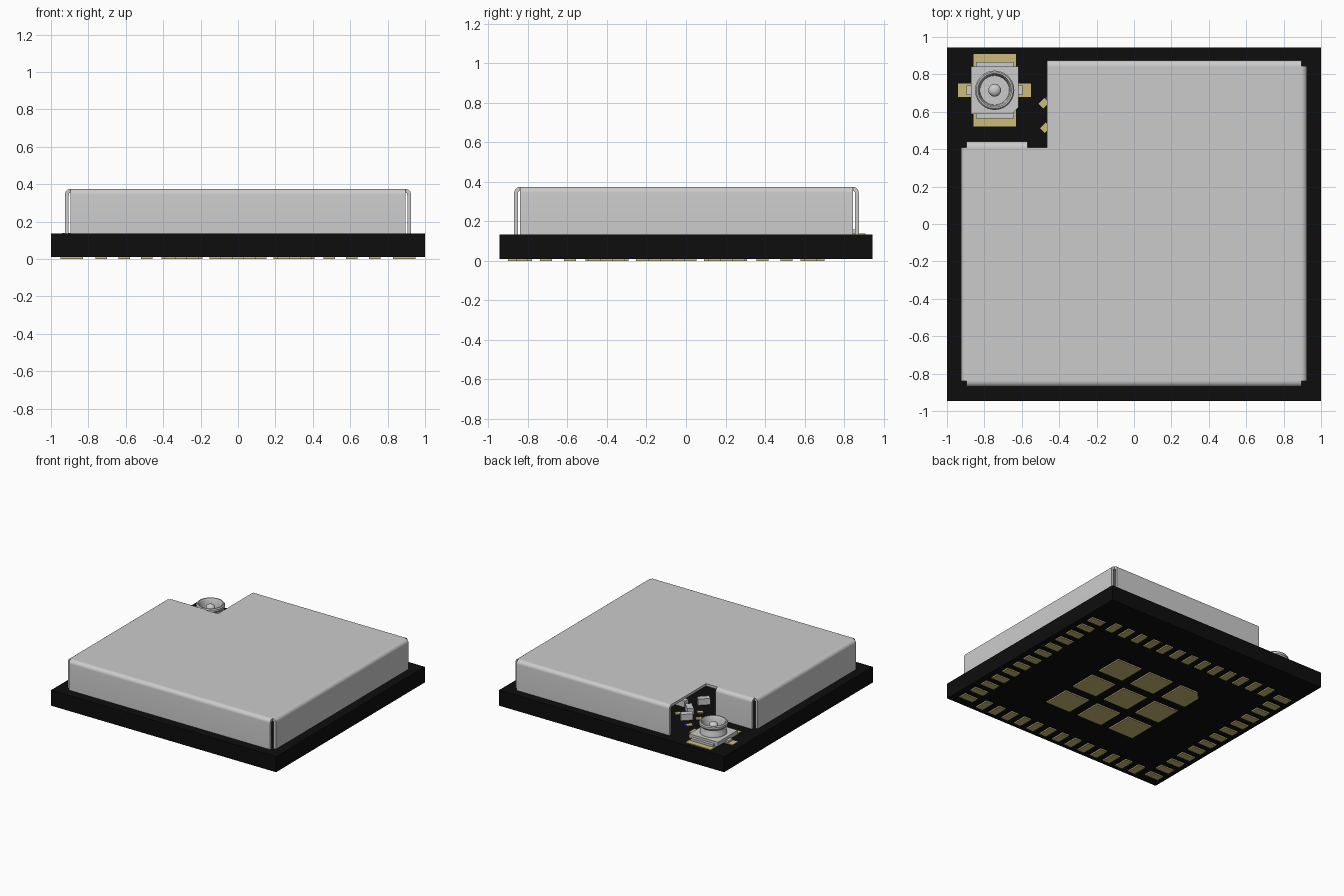
import bpy, bmesh
from math import sin, cos, pi, radians
from mathutils import Vector, Matrix

if "Cube" in bpy.data.objects:
    bpy.data.objects.remove(bpy.data.objects["Cube"])


def material(name, rgb):
    m = bpy.data.materials.new(name)
    m.diffuse_color = (*rgb, 1)
    m.use_nodes = True
    m.node_tree.nodes["Principled BSDF"].inputs["Base Color"].default_value = m.diffuse_color
    return m


BLACK = material("black_board", (0.004, 0.004, 0.004))
GOLD = material("gold_plating", (0.6, 0.5, 0.19))
BLUE = material("blue_mark", (0.03, 0.03, 0.7))


def finish(name, bm, mat=None, smooth=False):
    bmesh.ops.recalc_face_normals(bm, faces=bm.faces)
    me = bpy.data.meshes.new(name)
    bm.to_mesh(me)
    bm.free()
    ob = bpy.data.objects.new(name, me)
    bpy.context.collection.objects.link(ob)
    if mat:
        me.materials.append(mat)
    if smooth:
        bpy.ops.object.select_all(action='DESELECT')
        bpy.context.view_layer.objects.active = ob
        ob.select_set(True)
        bpy.ops.object.shade_smooth_by_angle(angle=radians(35))
    return ob


def add_box(bm, x0, x1, y0, y1, z0, z1, turn=0):
    c = Vector((x0 + x1, y0 + y1, z0 + z1)) / 2
    mat = (Matrix.Translation(c) @ Matrix.Rotation(radians(turn), 4, 'Z')
           @ Matrix.Diagonal((x1 - x0, y1 - y0, z1 - z0, 1)))
    bmesh.ops.create_cube(bm, size=1, matrix=mat)


def add_prism(bm, pts, direction):
    face = bm.faces.new([bm.verts.new(p) for p in pts])
    out = bmesh.ops.extrude_face_region(bm, geom=[face], use_keep_orig=True)
    verts = [g for g in out["geom"] if isinstance(g, bmesh.types.BMVert)]
    bmesh.ops.translate(bm, verts=verts, vec=direction)


def boxes(name, specs, mat=None):
    bm = bmesh.new()
    for s in specs:
        add_box(bm, *s)
    return finish(name, bm, mat)


def lathe(name, profile, cx, cy, steps=40):
    bm = bmesh.new()
    vs = [bm.verts.new((cx + r, cy, z)) for r, z in profile]
    edges = [bm.edges.new(e) for e in zip(vs, vs[1:])]
    bmesh.ops.spin(bm, geom=vs + edges, cent=(cx, cy, 0), axis=(0, 0, 1),
                   angle=2 * pi, steps=steps)
    bmesh.ops.remove_doubles(bm, verts=bm.verts, dist=1e-5)
    return finish(name, bm, smooth=True)


# Circuit board
TOP = 0.135
boxes("circuit_board", [(-1, 1, -0.945, 0.945, 0.01, TOP)], BLACK)

# Solder pads around the underside
bm = bmesh.new()
L, W, P, YC = 0.06, 0.031, 0.1217, -0.1
for k in range(-6, 7):
    t = k * P
    for s in (-1, 1):
        x, y = s * 0.89, YC + s * 0.74
        add_box(bm, x - L, x + L, YC + t - W, YC + t + W, 0, 0.011)
        add_box(bm, t - W, t + W, y - L, y + L, 0, 0.011)
finish("edge_pads", bm, GOLD)

# 3 x 3 thermal pads, one with a clipped corner
bm = bmesh.new()
h = 0.11
for i in (-1, 0, 1):
    for j in (-1, 0, 1):
        x, y = i * 0.3, YC + j * 0.3
        c = 0.06 if (i, j) == (-1, 1) else 0
        pts = [(x - h, y - h, 0), (x + h, y - h, 0), (x + h, y + h, 0)]
        pts += [(x - h + c, y + h, 0), (x - h, y + h - c, 0)] if c else [(x - h, y + h, 0)]
        add_prism(bm, pts, (0, 0, 0.011))
finish("thermal_pads", bm, GOLD)

# Shield can: flat lid with a cut-out corner, plus bent sheet walls
ZT, TH, R = 0.375, 0.02, 0.03
X, Y0, Y1, NX, NY = 0.895, -0.84, 0.845, -0.465, 0.41
bm = bmesh.new()
lid = [(-X, Y0), (X, Y0), (X, Y1), (NX, Y1), (NX, NY), (-X, NY)]
add_prism(bm, [(x, y, ZT - TH) for x, y in lid], (0, 0, TH))
arc = [i * pi / 12 for i in range(7)]
bend = ([(R * sin(a), ZT - R + R * cos(a)) for a in arc]
        + [(R, TOP), (R - TH, TOP)]
        + [((R - TH) * sin(a), ZT - R + (R - TH) * cos(a)) for a in reversed(arc)])
walls = [((-X, Y0), (X, Y0), (0, -1)), ((X, Y0), (X, Y1), (1, 0)),
         ((X, Y1), (NX, Y1), (0, 1)), ((-0.57, NY), (-X, NY), (0, 1)),
         ((-X, NY), (-X, Y0), (-1, 0))]
for a, b, n in walls:
    add_prism(bm, [(a[0] + n[0] * o, a[1] + n[1] * o, z) for o, z in bend],
              (b[0] - a[0], b[1] - a[1], 0))
finish("shield_can", bm, smooth=True)

# Coaxial connector in the cut-out corner
CX, CY = -0.745, 0.715
boxes("connector_pads", [
    (CX - 0.113, CX + 0.113, 0.82, 0.91, TOP, 0.14),
    (CX - 0.113, CX + 0.113, 0.52, 0.61, TOP, 0.14),
    (CX - 0.195, CX - 0.115, CY - 0.037, CY + 0.037, TOP, 0.14),
    (CX + 0.115, CX + 0.195, CY - 0.037, CY + 0.037, TOP, 0.14)], GOLD)
boxes("connector_tabs", [
    (CX - 0.1, CX + 0.1, CY - 0.15, CY - 0.1, 0.14, 0.158),
    (CX - 0.1, CX + 0.1, CY + 0.1, CY + 0.15, 0.14, 0.158),
    (CX - 0.15, CX + 0.15, CY - 0.025, CY + 0.025, 0.14, 0.155)])
bm = bmesh.new()
b, c = 0.127, 0.035
outline = [(-b, -b), (b - c, -b), (b, -b + c), (b, b), (-b, b)]
add_prism(bm, [(CX + x, CY + y, 0.143) for x, y in outline], (0, 0, 0.034))
finish("connector_base", bm)
lathe("connector_ring", [(0.098, 0.17), (0.098, 0.195), (0.09, 0.21), (0.09, 0.23),
                         (0.105, 0.245), (0.105, 0.26), (0.098, 0.268), (0.09, 0.268),
                         (0.082, 0.255), (0.078, 0.185), (0, 0.185)], CX, CY)
lathe("connector_pin", [(0.034, 0.18), (0.034, 0.235)]
      + [(0.034 * cos(a), 0.235 + 0.025 * sin(a)) for a in arc[1:]], CX, CY, 24)

# Small chips and their pads under the open edge of the can
chips = [(-0.41, 0.58, 45), (-0.36, 0.47, -45), (-0.36, 0.29, 45), (-0.24, 0.4, 0)]
boxes("chips", [(x - 0.045, x + 0.045, y - 0.024, y + 0.024, 0.14, 0.19, a)
                for x, y, a in chips])
boxes("chip_pads", [(x - 0.022, x + 0.022, y - 0.018, y + 0.018, TOP, 0.142, a)
                    for x, y, a in [(-0.482, 0.645, 45), (-0.475, 0.515, 45),
                                    (-0.42, 0.42, 45), (-0.3, 0.53, 45)]], GOLD)
boxes("chip_mark", [(-0.477, -0.447, 0.65, 0.68, TOP, 0.141, 45)], BLUE)
